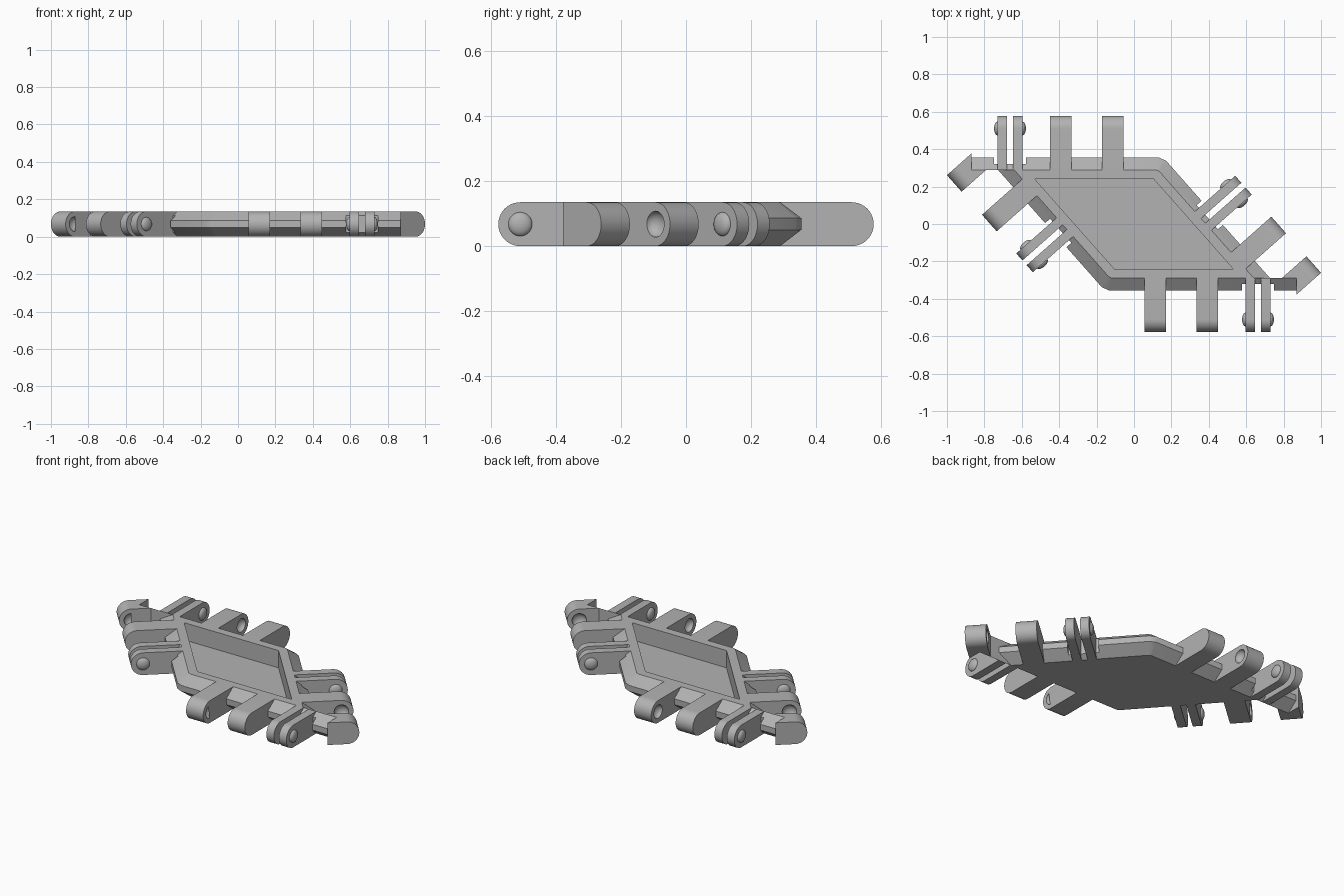
import bpy, bmesh, math
from mathutils import Matrix, Vector

if "Cube" in bpy.data.objects:
    bpy.data.objects.remove(bpy.data.objects["Cube"])

H = 0.135                      # overall height
HALF_Y = 0.24                  # pocket half depth
ACUTE, OBTUSE = -0.53, 0.105   # pocket corners on the back edge
BEVEL_T, RIM_T = 0.05, 0.115   # rim offsets: top edge and outermost edge
RIM_LO, RIM_HI = 0.05, 0.086   # heights of the vertical rim band
TIP = 0.338                    # reach of the knuckles beyond the pocket
R = H / 2

grey = bpy.data.materials.new("plain_grey")
grey.use_nodes = True
COLOR = (0.45, 0.45, 0.45, 1)
grey.diffuse_color = COLOR
grey.node_tree.nodes["Principled BSDF"].inputs["Base Color"].default_value = COLOR

# Edge frames: local x runs along the edge, local y points outward
slant = Vector((-OBTUSE - ACUTE, -2 * HALF_Y, 0)).normalized()
slant_out = Vector((slant.y, -slant.x, 0))


def frame(along, out, origin):
    m = Matrix((along, out, Vector((0, 0, 1)))).transposed().to_4x4()
    m.translation = origin
    return m


BACK = frame(Vector((1, 0, 0)), Vector((0, 1, 0)), Vector((0, HALF_Y, 0)))
SLANT = frame(slant, slant_out, Vector(((ACUTE - OBTUSE) / 2, 0, 0)))


def finish(bm, name, matrix=Matrix()):
    bm.transform(matrix)
    bmesh.ops.remove_doubles(bm, verts=bm.verts, dist=1e-5)
    bmesh.ops.recalc_face_normals(bm, faces=bm.faces)
    mesh = bpy.data.meshes.new(name)
    bm.to_mesh(mesh)
    bm.free()
    mesh.materials.append(grey)
    obj = bpy.data.objects.new(name, mesh)
    bpy.context.collection.objects.link(obj)
    return obj


def loft(rings, name, matrix=Matrix()):
    """Skin a list of matching rings and cap both ends."""
    bm = bmesh.new()
    loops = [[bm.verts.new(p) for p in ring] for ring in rings]
    n = len(loops[0])
    for a, b in zip(loops, loops[1:]):
        for i in range(n):
            bm.faces.new((a[i], a[(i + 1) % n], b[(i + 1) % n], b[i]))
    bm.faces.new(loops[0])
    bm.faces.new(loops[-1])
    return finish(bm, name, matrix)


def extrude(profile, a, b, name, matrix):
    """Sweep a (y, z) profile along local x from a to b."""
    return loft([[(x, y, z) for y, z in profile] for x in (a, b)], name, matrix)


def box(x0, x1, y0, y1, name, matrix):
    return extrude([(y0, -0.1), (y1, -0.1), (y1, 0.3), (y0, 0.3)], x0, x1, name, matrix)


def tongue(a, b, start, name, matrix):
    """Flat bar with a half-round end."""
    arc = [(TIP - R + R * math.cos(t), R + R * math.sin(t))
           for t in (math.pi * (i / 20 - 0.5) for i in range(21))]
    return extrude([(start, 0)] + arc + [(start, H)], a, b, name, matrix)


def lens(x, radius, depth, name, matrix):
    bm = bmesh.new()
    bmesh.ops.create_uvsphere(bm, u_segments=24, v_segments=16, radius=1)
    place = Matrix.Translation((x, TIP - R, R)) @ Matrix.Diagonal((depth, radius, radius, 1))
    return finish(bm, name, matrix @ place)


def cut(obj, cutter, keep=False):
    cutter.hide_render = True
    mod = obj.modifiers.new("cut", "BOOLEAN")
    mod.operation, mod.solver, mod.object = "DIFFERENCE", "EXACT", cutter
    bpy.context.view_layer.objects.active = obj
    bpy.ops.object.modifier_apply(modifier=mod.name)
    if not keep:
        bpy.data.objects.remove(cutter)


def outline(o, z):
    """Pocket outline grown by o, with blunted obtuse corners."""
    k = -slant.x / slant.y
    y = HALF_Y + o
    sharp = Vector((ACUTE - o * k - o / -slant.y, y, z))
    blunt = Vector((OBTUSE - o * k + o / -slant.y, y, z))
    c = 0.2 * o
    half = [sharp, blunt - Vector((c, 0, 0)), blunt + slant * c]
    return half + [Vector((-p.x, -p.y, z)) for p in half]


# Tray with a deep pocket and a pointed rim
tray = loft([outline(o, z) for o, z in (
    (0, 0.03), (0, H), (BEVEL_T, H), (RIM_T, RIM_HI), (RIM_T, RIM_LO), (BEVEL_T, 0))], "tray")
parts = [tray]

# Knuckle layout per edge: arm spans facing each other, and clip centre
EDGES = {
    "back": (BACK, (-0.45, -0.335), (-0.17, -0.055), -0.663),
    "slant": (SLANT, (-0.648, -0.53), (-0.365, -0.247), -0.022),
}

for turn, side in ((0, "first"), (math.pi, "second")):
    spin = Matrix.Rotation(turn, 4, "Z")

    # Bridge carrying the rim out to the end arm
    rim = [(BEVEL_T, 0), (RIM_T, RIM_LO), (RIM_T, RIM_HI), (BEVEL_T, H)]
    bridge = extrude(rim, -0.868, -0.64, f"{side}_bridge", spin @ BACK)
    parts.append(bridge)

    for edge, (local, arm_a, arm_b, clip) in EDGES.items():
        m = spin @ local
        label = f"{side}_{edge}"

        # Solid arms with a dimple on the facing sides
        for tag, (a, b), face in (("outer", arm_a, arm_a[1]), ("inner", arm_b, arm_b[0])):
            end_arm = edge == "slant" and tag == "outer"
            arm = tongue(a, b, 0.115 if end_arm else BEVEL_T, f"{label}_{tag}_arm", m)
            if end_arm:
                cut(arm, box(-0.868, 0, BEVEL_T, 0.4, "corner_cutter", spin @ BACK))
            cut(arm, lens(face, 0.04, 0.03, "dimple_cutter", m))
            parts.append(arm)

        # Clearance notch around the clip
        notch = box(clip - 0.086, clip + 0.086, 0.08, 0.2, "notch_cutter", m)
        cut(tray, notch, keep=True)
        if edge == "back":
            cut(bridge, notch, keep=True)
        bpy.data.objects.remove(notch)

        # Twin clip plates with snap bumps on their outer faces
        for sign, tag in ((-1, "near"), (1, "far")):
            a, b = sorted((clip + sign * 0.017, clip + sign * 0.067))
            parts.append(tongue(a, b, BEVEL_T, f"{label}_{tag}_clip_plate", m))
            parts.append(lens(clip + sign * 0.066, 0.037, 0.019, f"{label}_{tag}_bump", m))

# Smooth the rounded ends while keeping edges crisp
bpy.ops.object.select_all(action="DESELECT")
for obj in parts:
    obj.select_set(True)
bpy.context.view_layer.objects.active = tray
bpy.ops.object.shade_smooth_by_angle(angle=math.radians(25))
